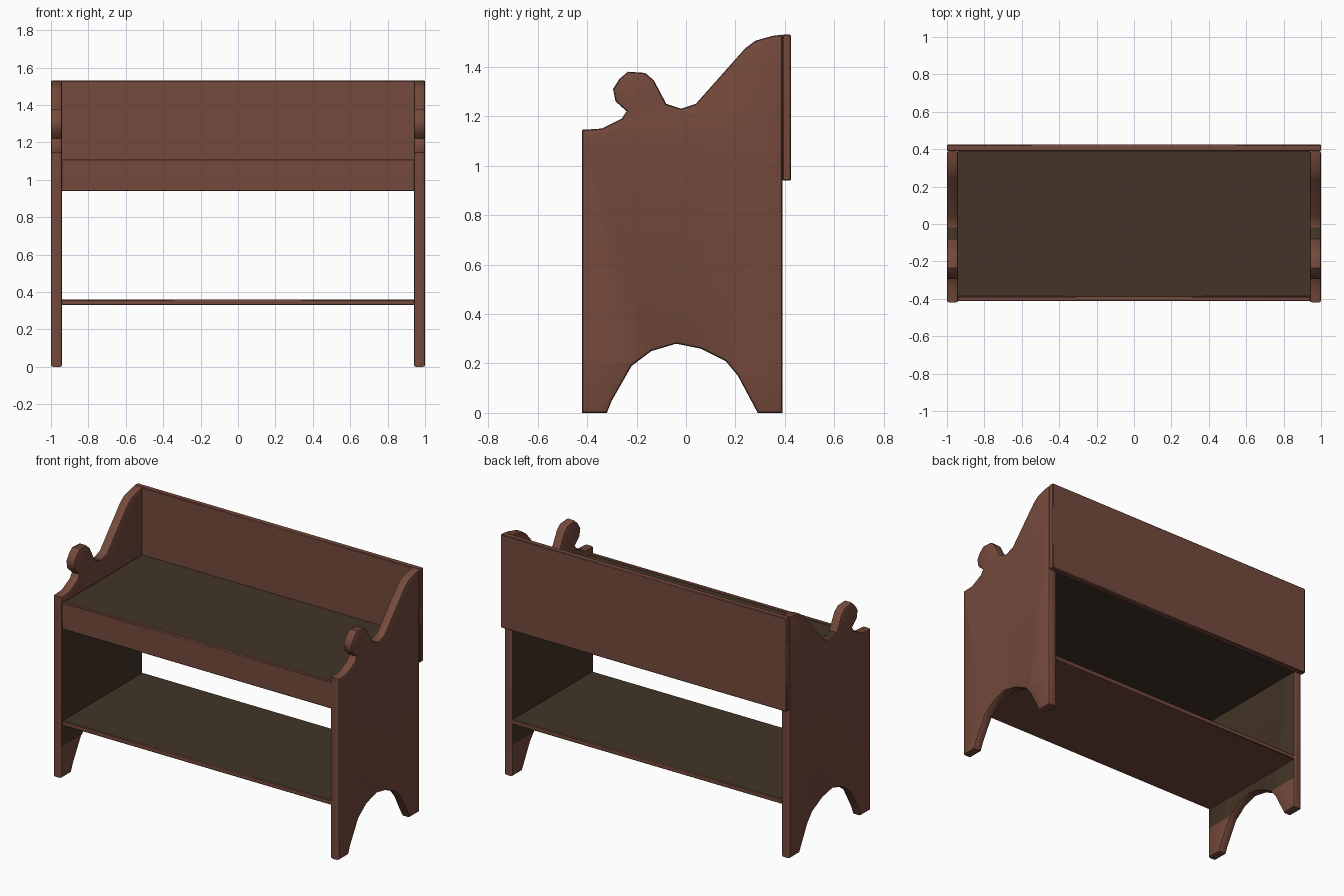
import bpy, bmesh
from mathutils import Vector

cube = bpy.data.objects.get("Cube")
if cube:
    bpy.data.objects.remove(cube, do_unlink=True)


def make_material(name, rgb):
    mat = bpy.data.materials.new(name)
    mat.use_nodes = True
    mat.diffuse_color = (*rgb, 1)
    mat.node_tree.nodes["Principled BSDF"].inputs["Base Color"].default_value = (*rgb, 1)
    return mat


RED = make_material("reddish brown wood", (0.175, 0.067, 0.045))
DARK = make_material("dark brown wood", (0.056, 0.034, 0.02))


def finish(bm, name, is_dark):
    """Turn the bmesh into an object, painting faces dark where the rule holds."""
    bmesh.ops.recalc_face_normals(bm, faces=bm.faces)
    for f in bm.faces:
        f.material_index = int(is_dark(f.normal, f.calc_center_median()))
    mesh = bpy.data.meshes.new(name)
    bm.to_mesh(mesh)
    bm.free()
    mesh.materials.append(RED)
    mesh.materials.append(DARK)
    obj = bpy.data.objects.new(name, mesh)
    bpy.context.collection.objects.link(obj)
    bpy.ops.object.select_all(action='DESELECT')
    obj.select_set(True)
    bpy.context.view_layer.objects.active = obj
    bpy.ops.object.shade_smooth_by_angle(angle=0.7)
    return obj


def board(name, low, high, is_dark, bevel=0.004):
    bm = bmesh.new()
    bmesh.ops.create_cube(bm, size=1)
    low, high = Vector(low), Vector(high)
    for v in bm.verts:
        v.co = (low + high) / 2 + v.co * (high - low)
    bmesh.ops.bevel(bm, geom=bm.edges[:], offset=bevel, segments=1, affect='EDGES')
    return finish(bm, name, is_dark)


# Side panel outline (y, z): arched feet, knob and sweep up to the back
OUTLINE = [
    (-.42, 0), (-.32, 0), (-.30, .05), (-.22, .19), (-.14, .25), (-.04, .28),
    (.06, .26), (.16, .21), (.21, .15), (.29, 0), (.39, 0), (.39, 1.53),
    (.35, 1.525), (.28, 1.505), (.24, 1.475), (.04, 1.25), (-.02, 1.23),
    (-.08, 1.25), (-.13, 1.345), (-.165, 1.375), (-.235, 1.38), (-.27, 1.35),
    (-.295, 1.31), (-.285, 1.26), (-.24, 1.22), (-.26, 1.19), (-.34, 1.15),
    (-.42, 1.145)]


def side_panel(name, side):
    bm = bmesh.new()
    face = bm.faces.new([bm.verts.new((side, y, z)) for y, z in OUTLINE])
    grown = bmesh.ops.extrude_face_region(bm, geom=[face])["geom"]
    for v in grown:
        if isinstance(v, bmesh.types.BMVert):
            v.co.x = side * 0.94
    # Round the rims of both broad faces
    rims = [e for e in bm.edges if abs(e.verts[0].co.x - e.verts[1].co.x) < 1e-4]
    bmesh.ops.recalc_face_normals(bm, faces=bm.faces)
    bmesh.ops.bevel(bm, geom=rims, offset=0.012, segments=2, profile=0.5, affect='EDGES')
    bmesh.ops.triangulate(bm, faces=bm.faces[:])
    # Cut lines bounding the dark inner area
    for z in (0.2, 1.11):
        bmesh.ops.bisect_plane(bm, geom=bm.verts[:] + bm.edges[:] + bm.faces[:],
                               plane_co=(0, 0, z), plane_no=(0, 0, 1))

    def is_dark(n, c):
        inside = n.x * side < -0.9 and 0.2 < c.z < 1.11
        saddle = n.z > 0.6 and -0.09 < c.y < -0.02 and c.z > 1.2
        return inside or saddle

    return finish(bm, name, is_dark)


side_panel("left_side_panel", 1)
side_panel("right_side_panel", -1)

# Back board, spanning the full width behind the side panels
board("back_board", (-1, .39, .94), (1, .425, 1.53), lambda n, c: False)

# Deep top case between the panels, with a front apron
board("top_case", (-.945, -.39, .942), (.945, .392, 1.105), lambda n, c: abs(n.z) > 0.9)
board("front_apron", (-.945, -.412, .94), (.945, -.388, 1.11), lambda n, c: False)

# Thin lower shelf
board("lower_shelf", (-.945, -.41, .33), (.945, .39, .36), lambda n, c: n.z > 0.9)
